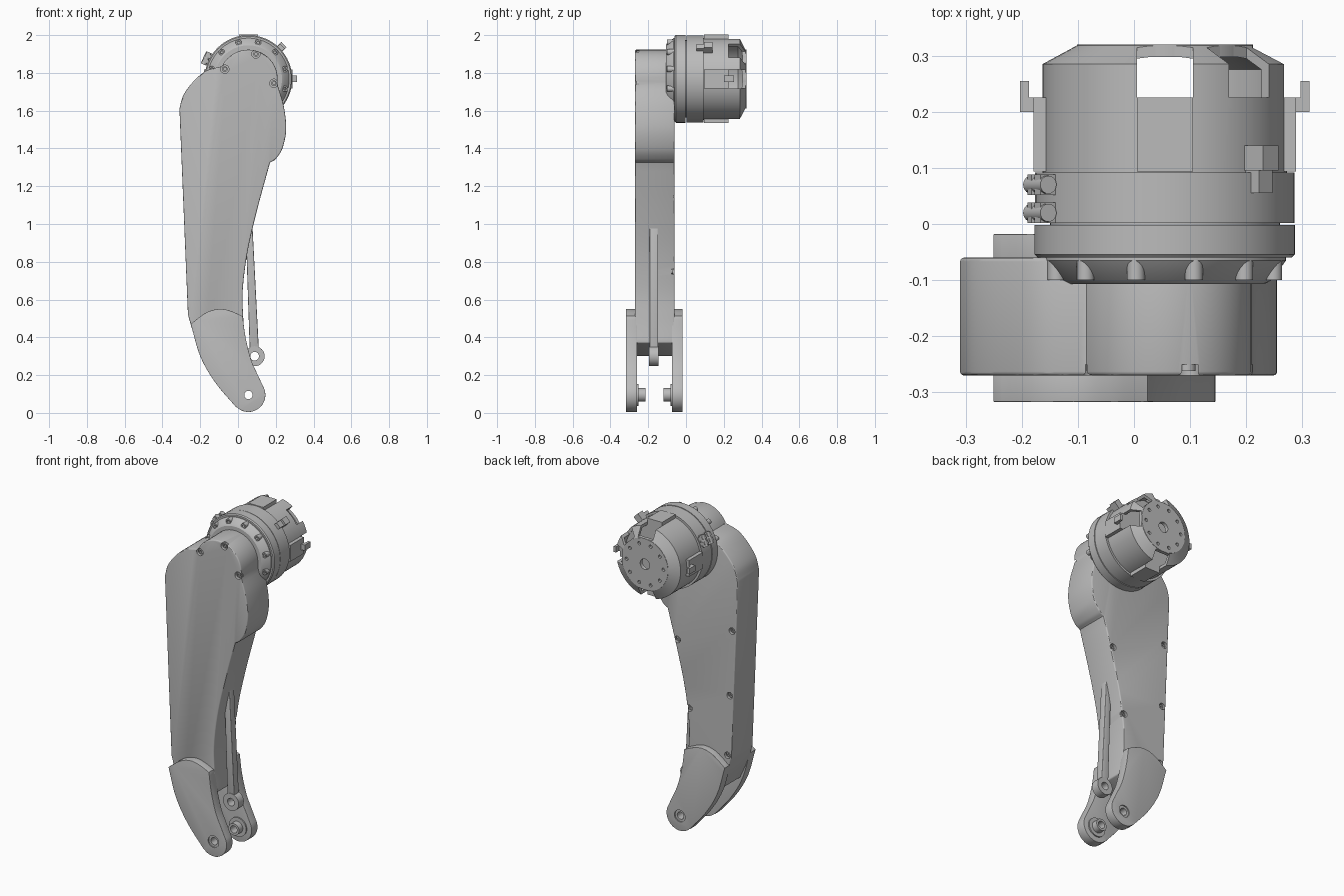
import bpy, bmesh, math
from mathutils import Matrix, Vector

if "Cube" in bpy.data.objects:
    bpy.data.objects.remove(bpy.data.objects["Cube"])

grey = bpy.data.materials.new("satin_grey")
grey.use_nodes = True
COLOR = (0.5, 0.5, 0.5, 1)
grey.diffuse_color = COLOR
grey.node_tree.nodes["Principled BSDF"].inputs["Base Color"].default_value = COLOR

HUB = (0.055, 1.768)     # motor axis (x, z)
ANKLE = (0.055, 0.095)   # lower pivot (x, z)
parts, cutters = [], []


def finish(name, bm, cutter=False):
    bmesh.ops.recalc_face_normals(bm, faces=bm.faces)
    mesh = bpy.data.meshes.new(name)
    bm.to_mesh(mesh)
    bm.free()
    mesh.materials.append(grey)
    obj = bpy.data.objects.new(name, mesh)
    bpy.context.scene.collection.objects.link(obj)
    obj.hide_render = cutter
    (cutters if cutter else parts).append(obj)
    return obj


def spline(pts, steps=6):
    """Smooth curve through the points."""
    p = [Vector(q) for q in pts]
    p = [2 * p[0] - p[1]] + p + [2 * p[-1] - p[-2]]
    out = []
    for a, b, c, d in zip(p, p[1:], p[2:], p[3:]):
        for i in range(steps):
            t = i / steps
            out.append(0.5 * (2 * b + (c - a) * t + (2 * a - 5 * b + 4 * c - d) * t * t
                              + (3 * b - a - 3 * c + d) * t ** 3))
    return out + [p[-2]]


def arc(center, r, start, end, n=20):
    angles = [math.radians(start + (end - start) * i / n) for i in range(n + 1)]
    return [Vector((center[0] + r * math.cos(a), center[1] + r * math.sin(a))) for a in angles]


def prism(name, outline, y0, y1, bevel=0.0, cutter=False):
    """Extrude an x-z outline along y."""
    clean = [p for i, p in enumerate(outline) if (Vector(p) - Vector(outline[i - 1])).length > 1e-4]
    bm = bmesh.new()
    face = bm.faces.new([bm.verts.new((p[0], y0, p[1])) for p in clean])
    new = bmesh.ops.extrude_face_region(bm, geom=[face])["geom"]
    bmesh.ops.translate(bm, vec=(0, y1 - y0, 0),
                        verts=[v for v in new if isinstance(v, bmesh.types.BMVert)])
    obj = finish(name, bm, cutter)
    if bevel:
        mod = obj.modifiers.new("rounded_rim", 'BEVEL')
        mod.width, mod.segments, mod.angle_limit = bevel, 3, math.radians(50)
    return obj


def lathe(name, center, profile, n=64):
    """Spin a closed (radius, y) profile about an axis along y."""
    bm = bmesh.new()
    verts = [bm.verts.new((center[0] + r, y, center[1])) for r, y in profile]
    edges = [bm.edges.new((verts[i - 1], verts[i])) for i in range(len(verts))]
    bmesh.ops.spin(bm, geom=verts + edges, cent=(center[0], 0, center[1]), axis=(0, 1, 0),
                   angle=math.tau, steps=n, use_merge=True)
    bmesh.ops.remove_doubles(bm, verts=bm.verts, dist=1e-5)
    return finish(name, bm)


def radial_box(name, deg, r0, r1, y0, y1, width, cutter=False):
    """Box standing off the motor axis at an angle."""
    bm = bmesh.new()
    bmesh.ops.create_cube(bm, size=1)
    scale = Matrix.Diagonal((r1 - r0, y1 - y0, width, 1))
    move = Matrix.Translation(((r0 + r1) / 2, (y0 + y1) / 2, 0))
    turn = Matrix.Rotation(-math.radians(deg), 4, 'Y')
    place = Matrix.Translation((HUB[0], 0, HUB[1]))
    bm.transform(place @ turn @ move @ scale)
    return finish(name, bm, cutter)


def disc_cut(obj, center, r, y0, y1):
    cut(obj, prism("hole_cutter", arc(center, r, 0, 360, 24), y0, y1, cutter=True))


def cut(obj, tool):
    mod = obj.modifiers.new("cut", 'BOOLEAN')
    mod.operation, mod.solver, mod.object = 'DIFFERENCE', 'EXACT', tool


def tube(name, center, r, hole, y0, y1, n=32):
    return lathe(name, center, [(hole, y0), (r, y0), (r, y1), (hole, y1)], n)


def bolt(name, center, r, y_head, y_base):
    """Cap screw with a socket facing y_head."""
    deep = y_head + (y_base - y_head) * 0.5
    lathe(name, center, [(0, y_base), (r, y_base), (r, y_head), (r * 0.5, y_head),
                         (r * 0.5, deep), (0, deep)], 16)


# Thigh body with rounded hip, knee bulge and slim lower end
outline = spline([(-0.31, 1.61), (-0.29, 1.68), (-0.24, 1.75), (-0.17, 1.81), (-0.085, 1.835)])
outline += arc(HUB, 0.155, 152, -5)
outline += spline([(0.212, 1.73), (0.243, 1.62), (0.255, 1.5), (0.235, 1.4), (0.2, 1.345), (0.17, 1.325)])
outline += spline([(0.168, 1.32), (0.1, 1.07), (0.05, 0.85), (0.025, 0.65), (0.028, 0.5), (0.04, 0.37)])
outline += [Vector((-0.18, 0.3))] + spline([(-0.185, 0.305), (-0.235, 0.42), (-0.265, 0.52)])
body = prism("thigh_body", outline, -0.27, -0.06, 0.012)

# Screws sunk in the rim, front and back
for spot in [(-0.07, 1.82), (0.095, 1.9), (0.19, 1.745)]:
    disc_cut(body, spot, 0.022, -0.3, -0.25)
    bolt("hip_screw", spot, 0.015, -0.262, -0.245)
for spot in [(-0.27, 1.3), (-0.255, 0.9), (-0.24, 0.53), (0.1, 1.15), (0.02, 0.75)]:
    disc_cut(body, spot, 0.02, -0.078, -0.03)
    bolt("back_screw", spot, 0.014, -0.068, -0.085)

# Ankle covers on both sides, with hollow pivot pins
cover = spline([(-0.25, 0.47), (-0.2, 0.3), (-0.12, 0.16), (-0.01, 0.03)])
cover += arc(ANKLE, 0.09, 225, 380)
cover += spline([(0.138, 0.13), (0.11, 0.19), (0.07, 0.28), (0.04, 0.4), (0.025, 0.51)])
cover += spline([(0.024, 0.512), (-0.04, 0.54), (-0.1, 0.55), (-0.17, 0.53), (-0.249, 0.472)])
for side, y0, y1, p0, p1, r0, r1 in [("front", -0.317, -0.26, -0.31, -0.215, -0.26, -0.252),
                                     ("back", -0.075, -0.018, -0.12, -0.025, -0.083, -0.075)]:
    plate = prism(side + "_ankle_cover", cover, y0, y1, 0.01)
    disc_cut(plate, ANKLE, 0.036, -0.4, 0.1)
    tube(side + "_pivot_pin", ANKLE, 0.036, 0.022, p0, p1)
    tube(side + "_pivot_washer", ANKLE, 0.058, 0.036, r0, r1)

# Linkage rod
EYE = (0.088, 0.3)
tube("rod_eye", EYE, 0.053, 0.023, -0.195, -0.145)
prism("linkage_rod", [(0.062, 0.34), (0.11, 0.34), (0.076, 1.0), (0.04, 1.0)], -0.193, -0.147, 0.004)

# Motor: sloped flange, two rings and inner core
lathe("motor_flange", HUB, [(0, -0.107), (0.178, -0.107), (0.19, -0.1), (0.216, -0.065), (0.216, -0.05), (0, -0.05)])
lathe("front_ring", HUB, [(0, -0.06), (0.226, -0.06), (0.232, -0.054), (0.232, -0.002), (0, -0.002)])
lathe("clamp_ring", HUB, [(0, 0.002), (0.231, 0.002), (0.231, 0.092), (0, 0.092)])
lathe("motor_core", HUB, [(0, -0.01), (0.205, -0.01), (0.205, 0.222), (0, 0.222)])
for i in range(12):
    a = math.radians(15 + 30 * i)
    bolt("flange_screw", (HUB[0] + 0.2 * math.cos(a), HUB[1] + 0.2 * math.sin(a)), 0.016, -0.1, -0.06)

# Rear housing with open gaps between the arms
shell = lathe("rear_housing", HUB, [(0.218, 0.08), (0.218, 0.285), (0.157, 0.318), (0.15, 0.302),
                                    (0.2, 0.275), (0.2, 0.08)])
for deg in (0, 90, 180, 270):
    cut(shell, radial_box("gap_cutter", deg, 0.156, 0.3, 0.1, 0.4, 0.1, True))
    radial_box("gap_cover", deg, 0.19, 0.234, 0.094, 0.225, 0.1)
cut(shell, radial_box("gap_cutter", 45, 0.156, 0.3, 0.225, 0.4, 0.1, True))
for deg in (0, 180):
    radial_box("side_tab_base", deg, 0.23, 0.25, 0.2, 0.225, 0.035)
    radial_box("side_tab", deg, 0.242, 0.258, 0.2, 0.255, 0.035)

# End disc with a ring of holes
disc = tube("end_disc", HUB, 0.157, 0.032, 0.298, 0.32, 64)
for i in range(10):
    a = math.tau * i / 10
    disc_cut(disc, (HUB[0] + 0.125 * math.cos(a), HUB[1] + 0.125 * math.sin(a)), 0.01, 0.308, 0.4)

# Connector and split clamp on the ring
radial_box("connector_base", 44, 0.21, 0.25, 0.055, 0.1, 0.035)
radial_box("connector_plug", 44, 0.21, 0.262, 0.095, 0.14, 0.04)
for y in (0.02, 0.07):
    for deg in (150, 157):
        radial_box("clamp_lug", deg, 0.22, 0.262, y - 0.018, y + 0.018, 0.02)
    bm = bmesh.new()
    bmesh.ops.create_cone(bm, cap_ends=True, segments=20, radius1=0.016, radius2=0.016, depth=0.07)
    turn = Matrix.Rotation(-math.radians(154), 4, 'Y')
    bm.transform(Matrix.Translation((HUB[0], y, HUB[1])) @ turn @ Matrix.Translation((0.248, 0, 0)))
    finish("clamp_screw", bm)

# Apply modifiers, drop the cutters, shade
bpy.context.view_layer.update()
bpy.ops.object.select_all(action='DESELECT')
for obj in parts:
    obj.select_set(True)
bpy.context.view_layer.objects.active = body
bpy.ops.object.convert(target='MESH')
for obj in cutters:
    bpy.data.objects.remove(obj)
bpy.ops.object.shade_smooth_by_angle(angle=math.radians(30))
